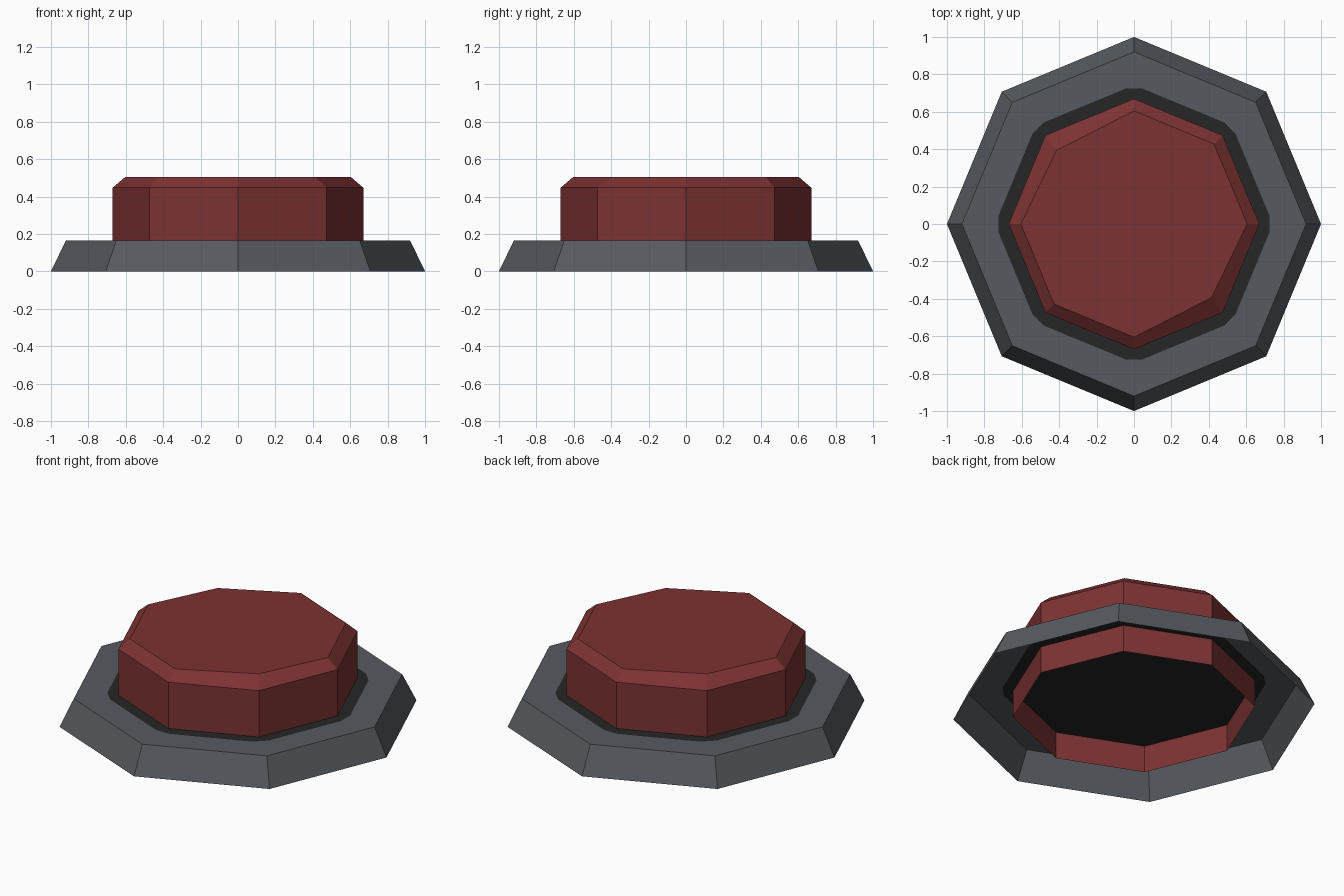
import bpy
import math

if "Cube" in bpy.data.objects:
    bpy.data.objects.remove(bpy.data.objects["Cube"])

SIDES = 8


def material(name, rgb):
    m = bpy.data.materials.new(name)
    m.diffuse_color = (*rgb, 1.0)
    m.use_nodes = True
    m.node_tree.nodes["Principled BSDF"].inputs["Base Color"].default_value = m.diffuse_color
    return m


def octagon(r, z):
    return [(r * math.cos(math.tau * i / SIDES), r * math.sin(math.tau * i / SIDES), z)
            for i in range(SIDES)]


def add_object(name, verts, faces, mat):
    me = bpy.data.meshes.new(name)
    me.from_pydata(verts, [], faces)
    me.materials.append(mat)
    me.update()
    ob = bpy.data.objects.new(name, me)
    bpy.context.collection.objects.link(ob)
    return ob


def side_quads(a, b):
    # quads between two octagon rings starting at indices a (lower) and b (upper)
    return [(a + i, a + (i + 1) % SIDES, b + (i + 1) % SIDES, b + i) for i in range(SIDES)]


grey = material("housing grey", (0.093, 0.105, 0.117))
red = material("button red", (0.205, 0.032, 0.032))
dark = material("gap black", (0.019, 0.019, 0.019))

RIM_Z = 0.165

# Opening outline: octagon with small clipped corners
opening = []
for i in range(SIDES):
    a = math.tau * i / SIDES
    for t in (-0.045, 0.045):
        opening.append((0.724 * math.cos(a) - t * math.sin(a),
                        0.724 * math.sin(a) + t * math.cos(a), RIM_Z))

# Housing: open-bottomed sloped wall and flat rim around the opening
verts = octagon(1.0, 0.0) + octagon(0.92, RIM_Z) + opening
faces = side_quads(0, SIDES)
for i in range(SIDES):
    j = (i + 1) % SIDES
    o, p = SIDES, 2 * SIDES
    faces.append((o + i, p + 2 * i + 1, p + 2 * i))
    faces.append((o + i, o + j, p + 2 * j, p + 2 * i + 1))
add_object("housing", verts, faces, grey)

# Dark plate filling the opening
add_object("gap_plate", opening, [tuple(range(len(opening)))], dark)

# Button: straight wall down to the ground, chamfer and flat top
top = octagon(0.605, 0.503)
top[3] = (-0.414, 0.394, 0.503)   # two top corners are pulled in slightly
top[7] = (0.414, -0.394, 0.503)
verts = octagon(0.67, 0.0) + octagon(0.67, 0.447) + top
faces = side_quads(0, SIDES) + side_quads(SIDES, 2 * SIDES)
faces.append(tuple(range(2 * SIDES, 3 * SIDES)))
add_object("button", verts, faces, red)
